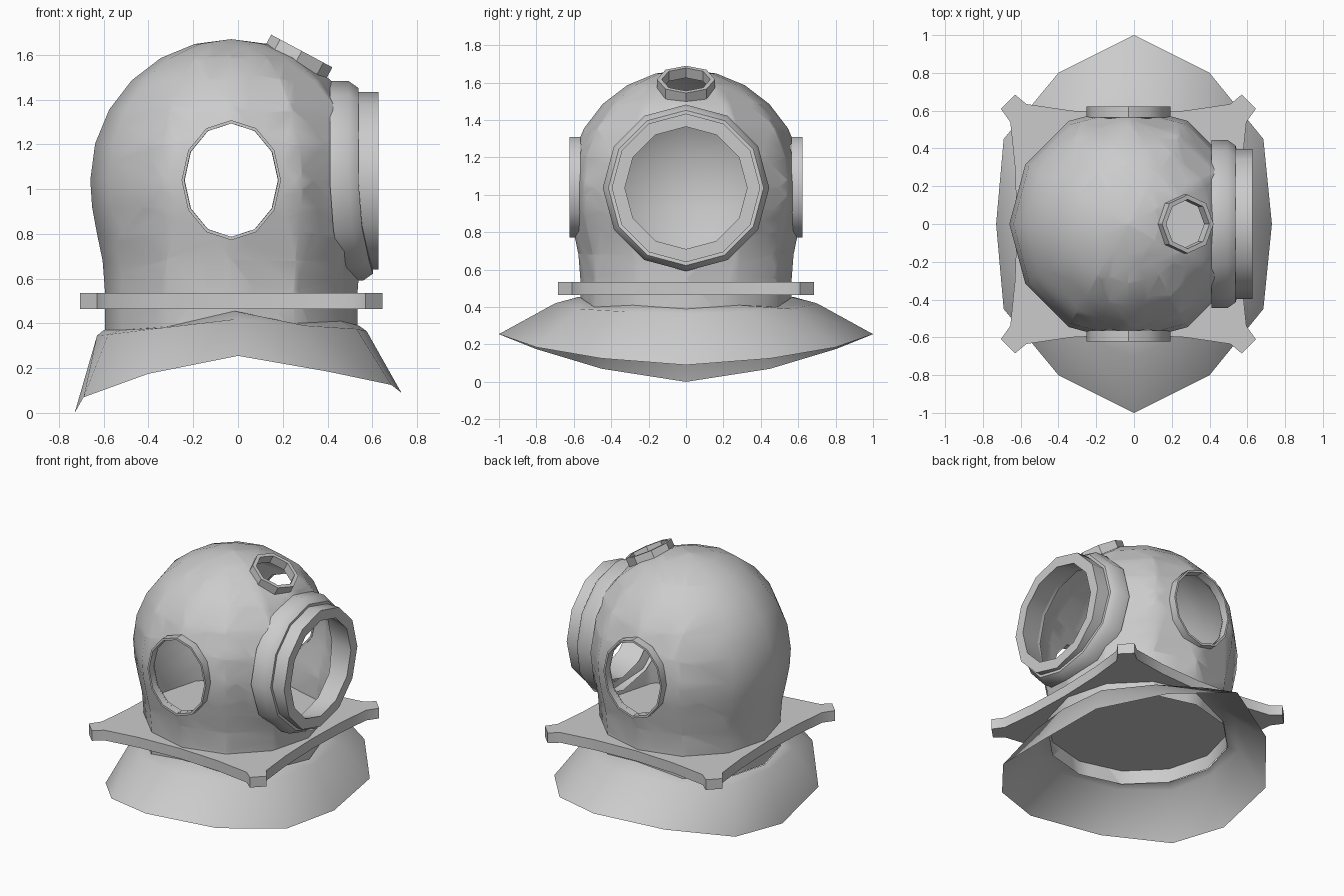
import bpy, bmesh, math
from mathutils import Vector

if "Cube" in bpy.data.objects:
    bpy.data.objects.remove(bpy.data.objects["Cube"])

X, Y, Z = Vector((1, 0, 0)), Vector((0, 1, 0)), Vector((0, 0, 1))


def finish(name, bm, angle=35):
    bmesh.ops.remove_doubles(bm, verts=bm.verts, dist=1e-5)
    bmesh.ops.recalc_face_normals(bm, faces=bm.faces)
    me = bpy.data.meshes.new(name)
    bm.to_mesh(me)
    bm.free()
    ob = bpy.data.objects.new(name, me)
    bpy.context.collection.objects.link(ob)
    bpy.ops.object.select_all(action='DESELECT')
    ob.select_set(True)
    bpy.context.view_layer.objects.active = ob
    bpy.ops.object.shade_smooth_by_angle(angle=math.radians(angle))
    return ob


def bridge(bm, loops, closed=False):
    rings = [[bm.verts.new(p) for p in loop] for loop in loops]
    pairs = list(zip(rings, rings[1:]))
    if closed:
        pairs.append((rings[-1], rings[0]))
    for a, b in pairs:
        for i in range(len(a)):
            j = (i + 1) % len(a)
            bm.faces.new((a[i], a[j], b[j], b[i]))


def lathe(profile, c, u, v, w, n=12, closed=False, bend=0):
    """Revolve (radius, height) points about w; u and v set the ellipse axes."""
    bm = bmesh.new()
    loops = []
    for r, h in profile:
        loop = []
        for i in range(n):
            a = math.tau * i / n
            lift = bend * max(0, -math.cos(a)) ** 2
            loop.append(c + u * r * math.cos(a) + v * r * math.sin(a) + w * (h + lift))
        loops.append(loop)
    bridge(bm, loops, closed)
    return bm


def cut_hole(bm, c, u, v, w, ru, rv, n, depth):
    """Score the shell along an n-sided outline and remove the faces inside it."""
    pts = [c + u * ru * math.cos(math.tau * i / n) + v * rv * math.sin(math.tau * i / n)
           for i in range(n)]
    planes = []
    for i in range(n):
        p, q = pts[i], pts[(i + 1) % n]
        no = (q - p).cross(w).normalized()
        if no.dot(p - c) < 0:
            no = -no
        planes.append((p, no))

    def near():
        return [f for f in bm.faces if (f.calc_center_median() - c).dot(w) > -depth]
    for p, no in planes:
        fs = near()
        geom = fs + list({e for f in fs for e in f.edges}) + list({k for f in fs for k in f.verts})
        bmesh.ops.bisect_plane(bm, geom=geom, dist=1e-5, plane_co=p, plane_no=no)
    inside = [f for f in near()
              if all((f.calc_center_median() - p).dot(no) < 1e-4 for p, no in planes)]
    bmesh.ops.delete(bm, geom=inside, context='FACES')


# Window positions
mid = Vector((-0.03, 0, 1.04))
face_c = Vector((0, 0, 1.037))
top_w = Vector((0.47, 0, 0.88)).normalized()
top_u = Vector((top_w.z, 0, -top_w.x))
top_c = Vector((0.285, 0, 1.617))

# Dome shell with four openings
prof = [(0.565, 0.37), (0.565, 0.55), (0.575, 0.68), (0.60, 0.80), (0.622, 0.92)]
prof += [(0.63 * math.cos(math.radians(a)), 1.04 + 0.63 * math.sin(math.radians(a)))
         for a in range(0, 91, 15)]
dome = lathe(prof, Vector((-0.03, 0, 0)), X, Y, Z)
bmesh.ops.remove_doubles(dome, verts=dome.verts, dist=1e-5)
for s in (1, -1):
    cut_hole(dome, mid + Y * s * 0.6, Z, X, Y * s, 0.253, 0.208, 12, 0.4)
cut_hole(dome, face_c + X * 0.55, Z, Y, X, 0.36, 0.36, 12, 0.4)
cut_hole(dome, top_c, top_u, Y, top_w, 0.135, 0.135, 8, 0.3)
finish("dome", dome, 40)

# Side window rims
for s, side in ((1, "back"), (-1, "front")):
    finish("side_rim_" + side,
           lathe([(1, 0.565), (1, 0.622), (0.945, 0.622), (0.945, 0.565)],
                 mid, Z * 0.268, X * 0.222, Y * s, closed=True))

# Main window: chamfered base flange and outer tube
finish("window_flange",
       lathe([(0.445, 0.41), (0.445, 0.495), (0.415, 0.538), (0.36, 0.538), (0.36, 0.46)],
             face_c, Z, Y, X, bend=0.065))
finish("window_tube",
       lathe([(0.397, 0.53), (0.397, 0.628), (0.327, 0.628), (0.36, 0.48)], face_c, Z, Y, X))

# Top window rim
finish("top_rim",
       lathe([(0.155, -0.06), (0.155, 0), (0.13, 0), (0.13, -0.06)],
             top_c, top_u, Y, top_w, n=8, closed=True))

# Flat neck plate with four corner lugs
quarter = [(0.59, 0), (0.60, 0.3), (0.625, 0.54), (0.675, 0.61),
           (0.60, 0.685), (0.54, 0.635), (0.3, 0.60), (0, 0.585)]
half = quarter + [(-x, y) for x, y in quarter[-2::-1]]
outline = half + [(x, -y) for x, y in half[-2:0:-1]]
bm = bmesh.new()
base = bm.faces.new([bm.verts.new((x - 0.03, y, 0.465)) for x, y in outline])
ext = bmesh.ops.extrude_face_region(bm, geom=[base], use_keep_orig=True)
bmesh.ops.translate(bm, vec=Z * 0.07,
                    verts=[g for g in ext["geom"] if isinstance(g, bmesh.types.BMVert)])
finish("neck_plate", bm)

# Saddle-shaped shoulder collar, half loops mirrored across y
inner = [(0.54, 0, 0.39), (0.46, 0.285, 0.41), (0.255, 0.49, 0.40), (-0.015, 0.57, 0.455),
         (-0.315, 0.49, 0.385), (-0.52, 0.285, 0.37), (-0.60, 0, 0.37)]
shoulder = [(0.575, 0, 0.365), (0.53, 0.32, 0.375), (0.30, 0.57, 0.39), (0, 0.70, 0.42),
            (-0.34, 0.57, 0.38), (-0.58, 0.32, 0.35), (-0.63, 0, 0.345)]
hem = [(0.73, 0, 0.09), (0.685, 0.45, 0.125), (0.40, 0.80, 0.185), (0, 1.0, 0.255),
       (-0.40, 0.80, 0.175), (-0.69, 0.45, 0.07), (-0.73, 0, 0.0)]
bm = bmesh.new()
bridge(bm, [h + [(x, -y, z) for x, y, z in h[-2:0:-1]] for h in (inner, shoulder, hem)])
finish("shoulder_collar", bm, 60)
